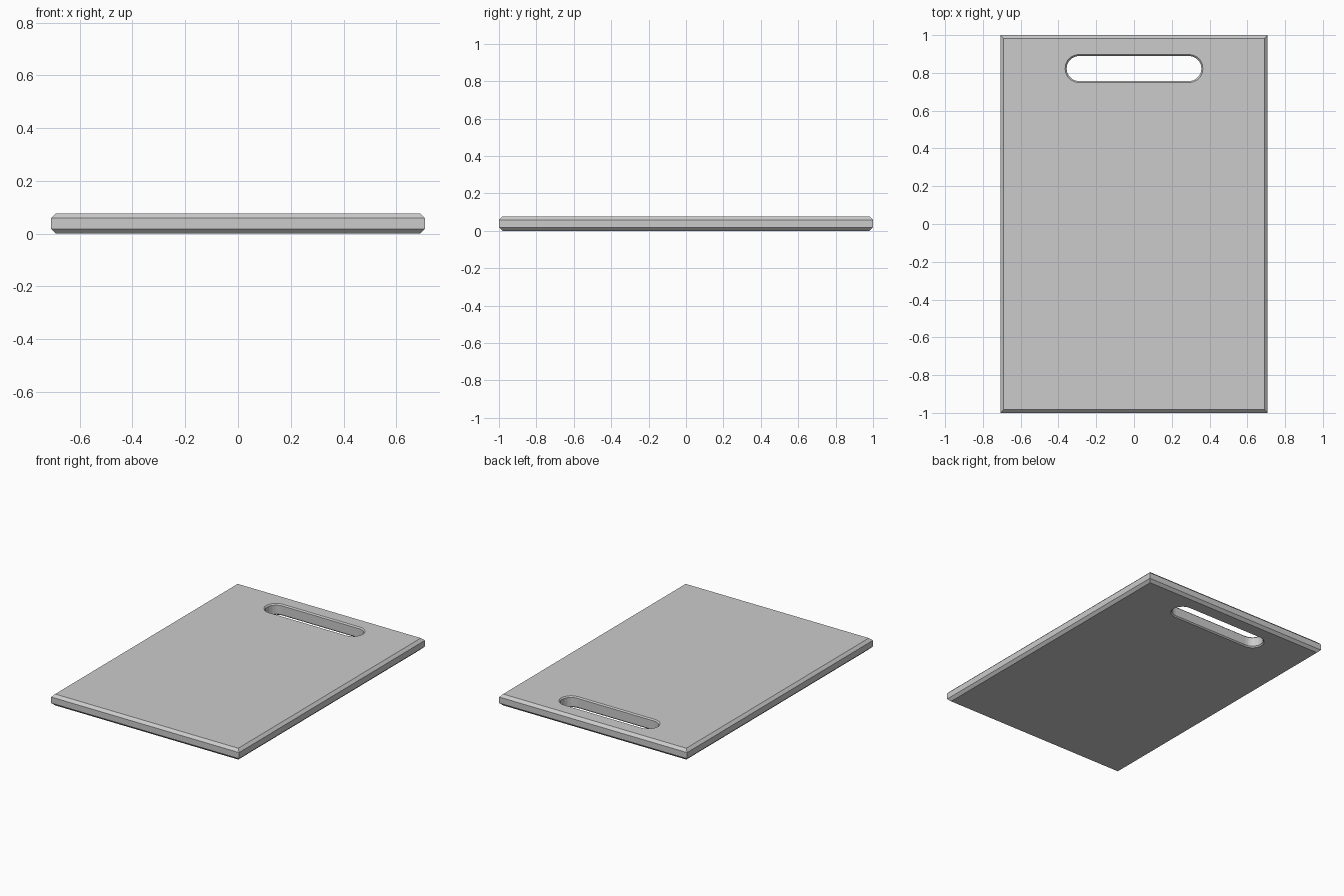
import bpy, bmesh
from math import pi, cos, sin

if "Cube" in bpy.data.objects:
    bpy.data.objects.remove(bpy.data.objects["Cube"])

W, L, T = 0.708, 1.0, 0.077        # half width, half length, thickness
EDGE, LIP = 0.018, 0.008           # chamfers of the rim and of the slot
SLOT_Y, SLOT_R, SLOT_HALF = 0.823, 0.067, 0.29
SEG = 10                           # sides per slot end

bm = bmesh.new()


def rim(inset):
    x, y = W - inset, L - inset
    return [(x, -y), (x, y), (-x, y), (-x, -y)]


def slot(grow):
    r = SLOT_R + grow
    pts = []
    for side, start in ((1, -pi / 2), (-1, pi / 2)):
        for i in range(SEG + 1):
            a = start + pi * i / SEG
            pts.append((side * SLOT_HALF + r * cos(a), SLOT_Y + r * sin(a)))
    return pts


def wall(outline, offset, chamfer):
    """Chamfered wall; returns the edges of its bottom and top loops."""
    levels = ((0, offset), (chamfer, 0), (T - chamfer, 0), (T, offset))
    rings = [[bm.verts.new((x, y, z)) for x, y in outline(o)] for z, o in levels]
    n = len(rings[0])
    for a, b in zip(rings, rings[1:]):
        for i in range(n):
            j = (i + 1) % n
            bm.faces.new((a[i], a[j], b[j], b[i]))
    return [[bm.edges.get((r[i], r[(i + 1) % n])) for i in range(n)]
            for r in (rings[0], rings[-1])]


# Outer rim and handle slot, then flat faces between them
outer = wall(rim, EDGE, EDGE)
inner = wall(slot, LIP, LIP)
for o, i in zip(outer, inner):
    bmesh.ops.triangle_fill(bm, edges=o + i, use_beauty=True)
bmesh.ops.recalc_face_normals(bm, faces=bm.faces[:])

mesh = bpy.data.meshes.new("cutting_board")
bm.to_mesh(mesh)
bm.free()
board = bpy.data.objects.new("cutting_board", mesh)
bpy.context.collection.objects.link(board)
